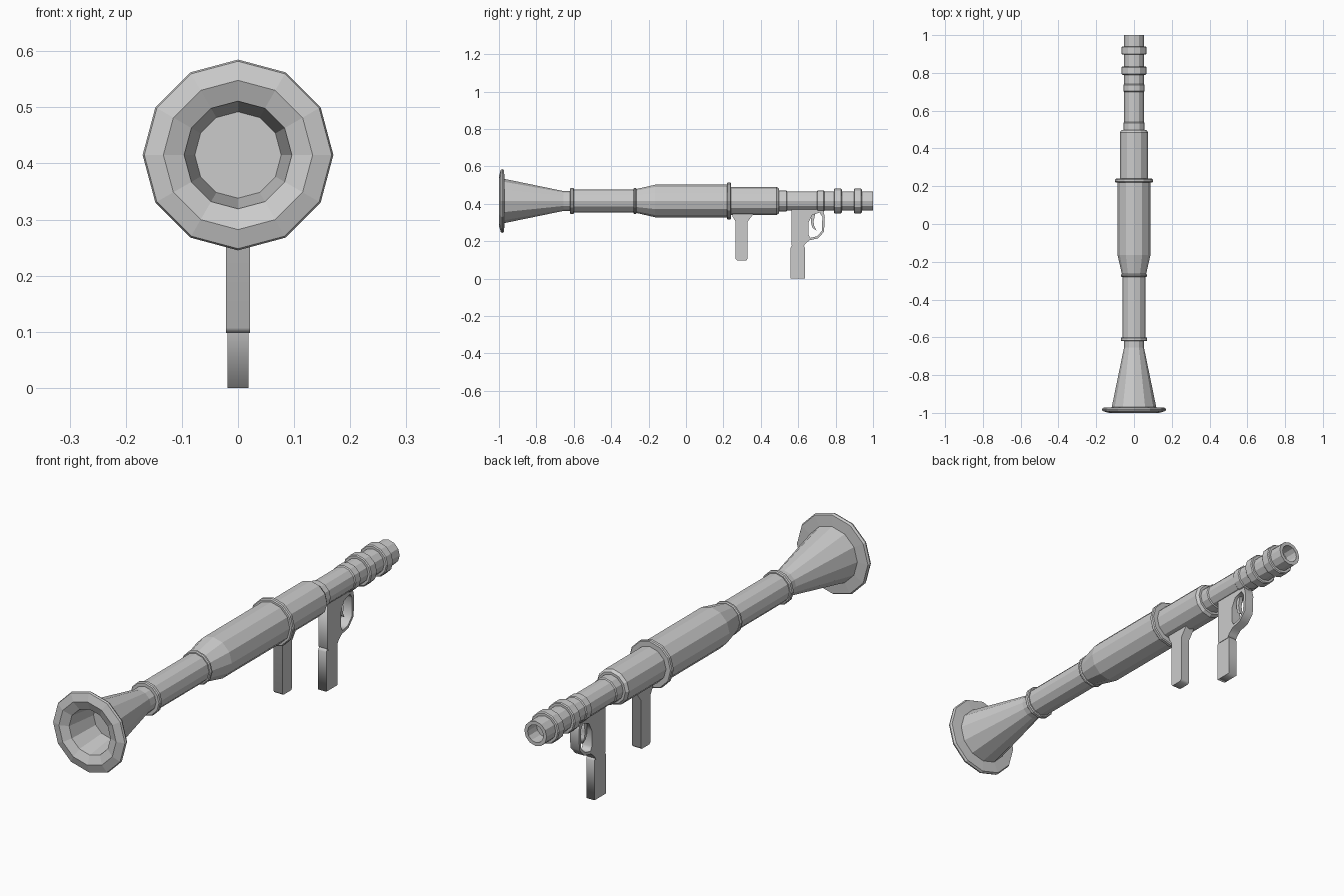
import bpy, bmesh, math
from mathutils import Vector

if "Cube" in bpy.data.objects:
    bpy.data.objects.remove(bpy.data.objects["Cube"])

AXIS_Z = 0.415
SIDES = 12


def lathe(name, profile):
    """Revolve (y, radius) points round the barrel axis and cap both ends."""
    bm = bmesh.new()
    rings = []
    for y, r in profile:
        rings.append([bm.verts.new((r * math.sin(a), y, AXIS_Z + r * math.cos(a)))
                      for a in (2 * math.pi * i / SIDES for i in range(SIDES))])
    for a, b in zip(rings, rings[1:]):
        for i in range(SIDES):
            j = (i + 1) % SIDES
            bm.faces.new((a[i], a[j], b[j], b[i]))
    bm.faces.new(rings[0])
    bm.faces.new(rings[-1])
    bmesh.ops.recalc_face_normals(bm, faces=bm.faces)
    mesh = bpy.data.meshes.new(name)
    bm.to_mesh(mesh)
    bm.free()
    obj = bpy.data.objects.new(name, mesh)
    bpy.context.collection.objects.link(obj)
    return obj


def collar(name, y0, y1, r, bevel=0.004):
    return lathe(name, [(y0, r - bevel), (y0 + bevel, r), (y1 - bevel, r), (y1, r - bevel)])


def plate(name, half_width, *loops):
    """Extrude side outlines in (y, z) across x; later loops are holes."""
    cu = bpy.data.curves.new(name, 'CURVE')
    cu.dimensions = '2D'
    cu.fill_mode = 'BOTH'
    cu.extrude = half_width
    for pts in loops:
        sp = cu.splines.new('POLY')
        sp.points.add(len(pts) - 1)
        for p, (y, z) in zip(sp.points, pts):
            p.co = (y, z, 0, 1)
        sp.use_cyclic_u = True
    obj = bpy.data.objects.new(name, cu)
    obj.rotation_euler = (math.pi / 2, 0, math.pi / 2)
    bpy.context.collection.objects.link(obj)
    bpy.ops.object.select_all(action='DESELECT')
    obj.select_set(True)
    bpy.context.view_layer.objects.active = obj
    bpy.ops.object.convert(target='MESH')
    return bpy.context.view_layer.objects.active


# Flared rear horn with rolled rim and recessed opening
lathe("horn", [(-0.85, 0.077), (-0.985, 0.096), (-1.0, 0.133), (-0.99, 0.167),
               (-0.982, 0.17), (-0.973, 0.165), (-0.97, 0.118), (-0.655, 0.053),
               (-0.61, 0.053)])

# Main tube sections
lathe("rear_tube", [(-0.615, 0.061), (-0.27, 0.061)])
lathe("heat_shield", [(-0.27, 0.063), (-0.165, 0.087), (0.23, 0.087)])
lathe("middle_tube", [(0.23, 0.075), (0.485, 0.075), (0.497, 0.066)])
lathe("front_tube", [(0.49, 0.052), (1.0, 0.052), (1.0, 0.037), (0.88, 0.037)])

# Collars along the tube
for name, y0, y1, r in [("horn_collar", -0.62, -0.60, 0.07),
                        ("rear_collar", -0.28, -0.265, 0.07),
                        ("shield_flange", 0.22, 0.24, 0.1),
                        ("clamp_rear", 0.49, 0.54, 0.056),
                        ("clamp_front", 0.70, 0.74, 0.056),
                        ("muzzle_ring_rear", 0.79, 0.833, 0.066),
                        ("muzzle_ring_front", 0.897, 0.94, 0.066)]:
    collar(name, y0, y1, r)

# Support grip under the middle tube
plate("support_grip", 0.021,
      [(0.245, 0.36), (0.25, 0.33), (0.265, 0.305), (0.265, 0.107), (0.272, 0.098),
       (0.323, 0.098), (0.33, 0.107), (0.33, 0.305), (0.36, 0.345), (0.36, 0.36)])

# Trigger housing with guard opening
plate("trigger_housing", 0.021,
      [(0.565, 0.38), (0.565, 0.18), (0.572, 0.17), (0.628, 0.17), (0.637, 0.185),
       (0.66, 0.205), (0.705, 0.215), (0.738, 0.25), (0.742, 0.33), (0.73, 0.38)],
      [(0.655, 0.235), (0.655, 0.30), (0.675, 0.34), (0.715, 0.353), (0.729, 0.33),
       (0.727, 0.255), (0.70, 0.226), (0.665, 0.218)])

# Curved trigger
plate("trigger", 0.008,
      [(0.668, 0.345), (0.668, 0.30), (0.676, 0.272), (0.697, 0.258), (0.686, 0.28),
       (0.682, 0.305), (0.692, 0.35)])

# Pistol grip
plate("pistol_grip", 0.019,
      [(0.565, 0.176), (0.56, 0.165), (0.56, 0.0), (0.635, 0.0), (0.635, 0.165), (0.63, 0.176)])
